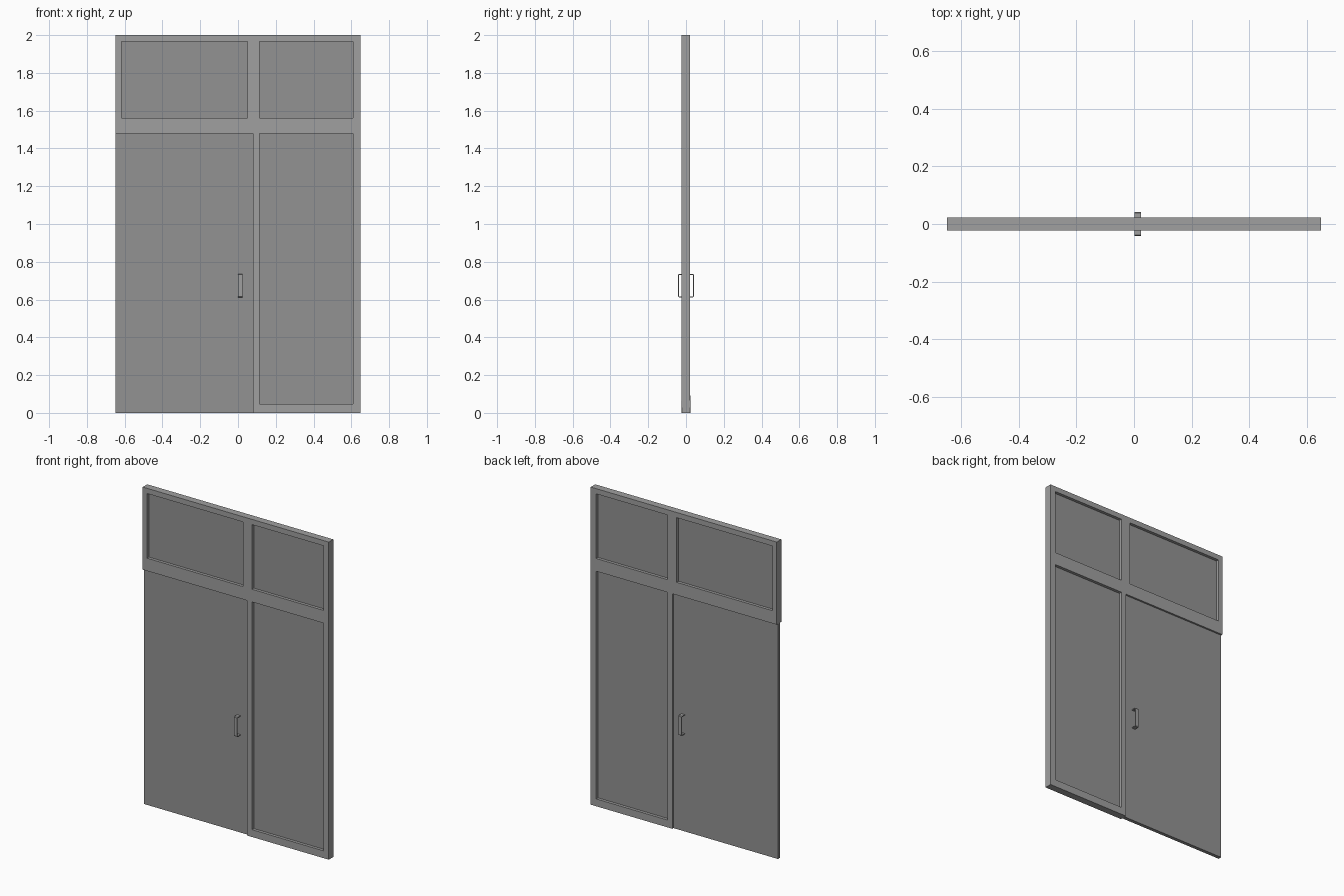
import bpy
import bmesh
from math import radians

if "Cube" in bpy.data.objects:
    bpy.data.objects.remove(bpy.data.objects["Cube"])

HALF_W, HEIGHT, HALF_D = 0.648, 2.0, 0.0225
HANDLE_X, HANDLE_Z0, HANDLE_Z1 = (0.001, 0.024), 0.612, 0.736

# Glazed openings as (x0, x1, z0, z1)
OPENINGS = {
    "transom_glass_left": (-0.618, 0.05, 1.56, 1.967),
    "transom_glass_right": (0.113, 0.61, 1.56, 1.967),
    "side_glass": (0.113, 0.61, 0.046, 1.48),
}


def material(name, grey):
    mat = bpy.data.materials.new(name)
    mat.diffuse_color = (grey, grey, grey, 1)
    mat.use_nodes = True
    mat.node_tree.nodes["Principled BSDF"].inputs["Base Color"].default_value = mat.diffuse_color
    return mat


frame_grey = material("frame_grey", 0.35)
panel_grey = material("panel_grey", 0.29)


def box(name, x0, x1, y0, y1, z0, z1, mat):
    bm = bmesh.new()
    bmesh.ops.create_cube(bm, size=1)
    for v in bm.verts:
        v.co.x *= x1 - x0
        v.co.y *= y1 - y0
        v.co.z *= z1 - z0
    mesh = bpy.data.meshes.new(name)
    bm.to_mesh(mesh)
    bm.free()
    mesh.materials.append(mat)
    obj = bpy.data.objects.new(name, mesh)
    obj.location = ((x0 + x1) / 2, (y0 + y1) / 2, (z0 + z1) / 2)
    bpy.context.collection.objects.link(obj)
    return obj


def extruded_outline(name, loops, half_depth, mat):
    """Filled flat outline with holes, extruded evenly both ways."""
    curve = bpy.data.curves.new(name, 'CURVE')
    curve.dimensions = '2D'
    curve.fill_mode = 'BOTH'
    curve.extrude = half_depth
    for pts in loops:
        spline = curve.splines.new('POLY')
        spline.points.add(len(pts) - 1)
        for p, (u, v) in zip(spline.points, pts):
            p.co = (u, v, 0, 1)
        spline.use_cyclic_u = True
    obj = bpy.data.objects.new(name, curve)
    bpy.context.collection.objects.link(obj)
    bpy.ops.object.select_all(action='DESELECT')
    obj.select_set(True)
    bpy.context.view_layer.objects.active = obj
    bpy.ops.object.convert(target='MESH')
    obj = bpy.context.object
    bm = bmesh.new()
    bm.from_mesh(obj.data)
    bmesh.ops.remove_doubles(bm, verts=bm.verts, dist=1e-5)
    bmesh.ops.recalc_face_normals(bm, faces=bm.faces)
    for f in bm.faces:
        f.smooth = False
    bm.to_mesh(obj.data)
    bm.free()
    obj.data.materials.clear()
    obj.data.materials.append(mat)
    return obj


# Frame: transom band above the door plus the fixed side light
outer = [(-HALF_W, 1.48), (0.08, 1.48), (0.08, 0), (HALF_W, 0),
         (HALF_W, HEIGHT), (-HALF_W, HEIGHT)]
holes = [[(x0, z0), (x1, z0), (x1, z1), (x0, z1)]
         for x0, x1, z0, z1 in OPENINGS.values()]
frame = extruded_outline("frame", [outer] + holes, HALF_D, frame_grey)
frame.rotation_euler.x = radians(90)

# Thin glass panes
for name, (x0, x1, z0, z1) in OPENINGS.items():
    box(name, x0, x1, -0.004, 0.004, z0, z1, panel_grey)

# Door leaf, thinner than the frame
box("door_leaf", -HALF_W, 0.08, -0.011, 0.011, 0, 1.48, panel_grey)

# Bent strip pull handles, one on each face
base, out, t, c = 0.010, 0.042, 0.005, 0.004
z0, z1 = HANDLE_Z0, HANDLE_Z1
profile = [(base, z0), (out - c, z0), (out, z0 + c), (out, z1 - c),
           (out - c, z1), (base, z1), (base, z1 - t), (out - t, z1 - t),
           (out - t, z0 + t), (base, z0 + t)]
for name, side in (("handle_front", -1), ("handle_back", 1)):
    handle = extruded_outline(name, [[(side * y, z) for y, z in profile]],
                              (HANDLE_X[1] - HANDLE_X[0]) / 2, frame_grey)
    handle.rotation_euler = (radians(90), 0, radians(90))
    handle.location.x = sum(HANDLE_X) / 2
